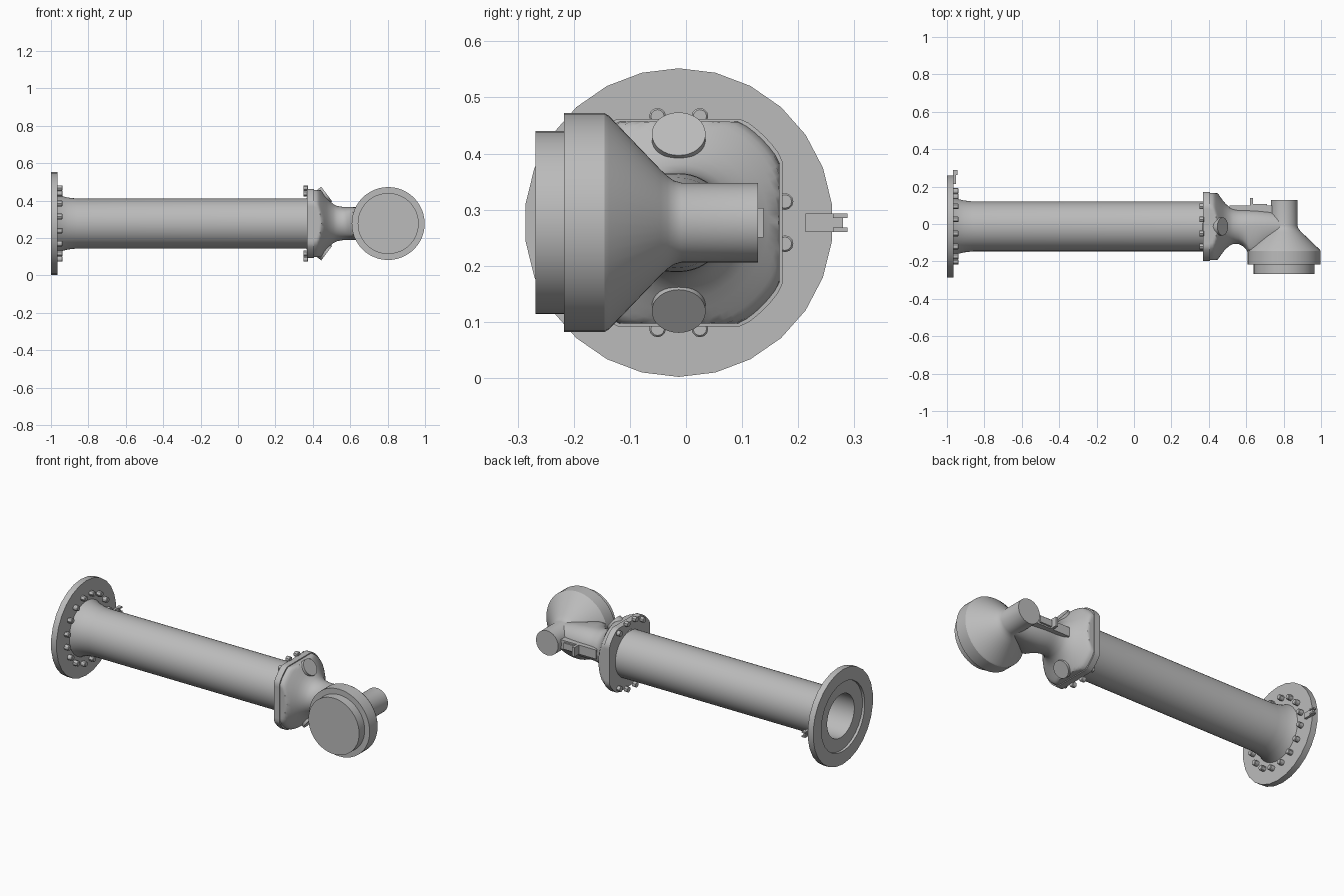
import bpy, bmesh, math
from mathutils import Vector, Matrix

if "Cube" in bpy.data.objects:
    bpy.data.objects.remove(bpy.data.objects["Cube"])

CY, CZ = -0.013, 0.277          # main axis, along x
grey = bpy.data.materials.new("cast_metal_grey")
grey.diffuse_color = (0.5, 0.5, 0.5, 1)
grey.use_nodes = True
grey.node_tree.nodes["Principled BSDF"].inputs["Base Color"].default_value = grey.diffuse_color


def finish(bm, name, angle=30):
    bmesh.ops.remove_doubles(bm, verts=bm.verts, dist=1e-5)
    bmesh.ops.recalc_face_normals(bm, faces=bm.faces)
    me = bpy.data.meshes.new(name)
    bm.to_mesh(me)
    bm.free()
    ob = bpy.data.objects.new(name, me)
    bpy.context.collection.objects.link(ob)
    me.materials.append(grey)
    bpy.ops.object.select_all(action='DESELECT')
    ob.select_set(True)
    bpy.context.view_layer.objects.active = ob
    bpy.ops.object.shade_smooth_by_angle(angle=math.radians(angle))
    return ob


def lathe(name, profile, origin, axis, n=48, closed=False, shape=None, phase=0.0, angle=30):
    """Revolve (distance, radius) points around an axis."""
    bm = bmesh.new()
    rot = Vector((0, 0, 1)).rotation_difference(Vector(axis)).to_matrix()
    rings = []
    for t, r in profile:
        ring = []
        for i in range(n):
            a = 2 * math.pi * (i + phase) / n
            p = rot @ Vector((r * math.cos(a), r * math.sin(a), t))
            if shape:
                p = shape(p)
            ring.append(bm.verts.new(p + Vector(origin)))
        rings.append(ring)
    pairs = list(zip(rings, rings[1:]))
    if closed:
        pairs.append((rings[-1], rings[0]))
    for a, b in pairs:
        for i in range(n):
            j = (i + 1) % n
            bm.faces.new((a[i], a[j], b[j], b[i]))
    if not closed:
        bm.faces.new(rings[0])
        bm.faces.new(rings[-1])
    return finish(bm, name, angle)


def box(name, lo, hi):
    bm = bmesh.new()
    lo, hi = Vector(lo), Vector(hi)
    bmesh.ops.create_cube(bm, size=1, matrix=Matrix.Translation((lo + hi) / 2)
                          @ Matrix.Diagonal((*(hi - lo), 1)))
    return finish(bm, name)


def bolts(name, x0, x1, radius, angles):
    for k, deg in enumerate(angles):
        a = math.radians(deg)
        o = (0, CY + radius * math.cos(a), CZ + radius * math.sin(a))
        lathe(f"{name}_{k + 1}", [(x0, .015), (x1 - .003, .015), (x1, .012)], o, (1, 0, 0), 12)


AXIS = (0, CY, CZ)

# Mounting disc with a recessed ring and a bore
lathe("mounting_disc", [(-.985, .125), (-.985, .2), (-1, .2), (-1, .275),
                        (-.965, .275), (-.965, .125)], AXIS, (1, 0, 0), 26, True)

# Hollow tube, flared where it meets the disc
lathe("main_tube", [(-.967, .126), (-.967, .158), (-.945, .148), (-.91, .139), (-.86, .133),
                    (.372, .133), (.372, .126)], AXIS, (1, 0, 0), 48, True)

# Bolt circles
bolts("disc_bolt", -.968, -.938, .193, [11.25 + 22.5 * i for i in range(16)])
bolts("collar_bolt", .35, .375, .193,
      [s + d for s in (90, 270) for d in (-33.75, -11.25, 11.25, 33.75)])


# Rounded-square collar that narrows into the round neck
def square_off(p):
    h = .185 if p.x <= .4051 else .18
    y = max(-h, min(h, p.y))
    z = max(-h, min(h, p.z))
    # web on the front of the neck, where it blends into the dome
    drop = 0.0
    for (xa, da), (xb, db) in zip(WEB, WEB[1:]):
        if xa <= p.x <= xb:
            drop = da + (db - da) * (p.x - xa) / (xb - xa)
    if y < 0:
        y -= drop * min(1, -y / .06)
    return Vector((p.x, y, z))


WEB = [(.53, 0), (.56, .006), (.58, .016), (.60, .035), (.615, .062), (.65, .07), (.72, .03), (.8, 0)]
lathe("collar_and_neck", [(.37, .217), (.405, .217), (.4055, .21), (.42, .207), (.43, .2), (.438, .19),
                          (.447, .178), (.46, .16), (.475, .139), (.49, .121), (.51, .104),
                          (.53, .094), (.56, .089), (.58, .088), (.6, .088), (.615, .088),
                          (.65, .087), (.72, .08), (.8, .065)],
      AXIS, (1, 0, 0), 72, shape=square_off, angle=35)

# Two slanted ports on the collar
for side, s in (("upper", 1), ("lower", -1)):
    d = Vector((.8, 0, .6 * s))
    end = Vector((.474, CY, CZ + s * .158))
    lathe(side + "_slanted_port", [(-.1, .048), (0, .048)], end, d, 32)

# Front cap, conical dome and rear stub, turned around the y axis
lathe("dome_head", [(-.268, .163), (-.217, .163), (-.217, .195), (-.17, .195), (-.145, .195),
                    (-.137, .19), (-.045, .094), (-.033, .083), (-.022, .075), (-.008, .071),
                    (.128, .071)], (.803, 0, CZ), (0, 1, 0), 48)

# Bracket along the back of the neck
box("neck_bracket", (.51, .03, .25), (.76, .098, .303))
box("bracket_tab", (.62, .09, .25), (.635, .138, .303))
box("bracket_foot", (.635, .09, .258), (.71, .108, .295))

# Small latch on the edge of the disc
box("latch_plate", (-.967, .213, .26), (-.952, .27, .293))
for z in (.26, .285):
    box("latch_ear", (-.967, .262, z), (-.945, .288, z + .008))
box("latch_pin", (-.962, .268, .268), (-.95, .28, .285))
